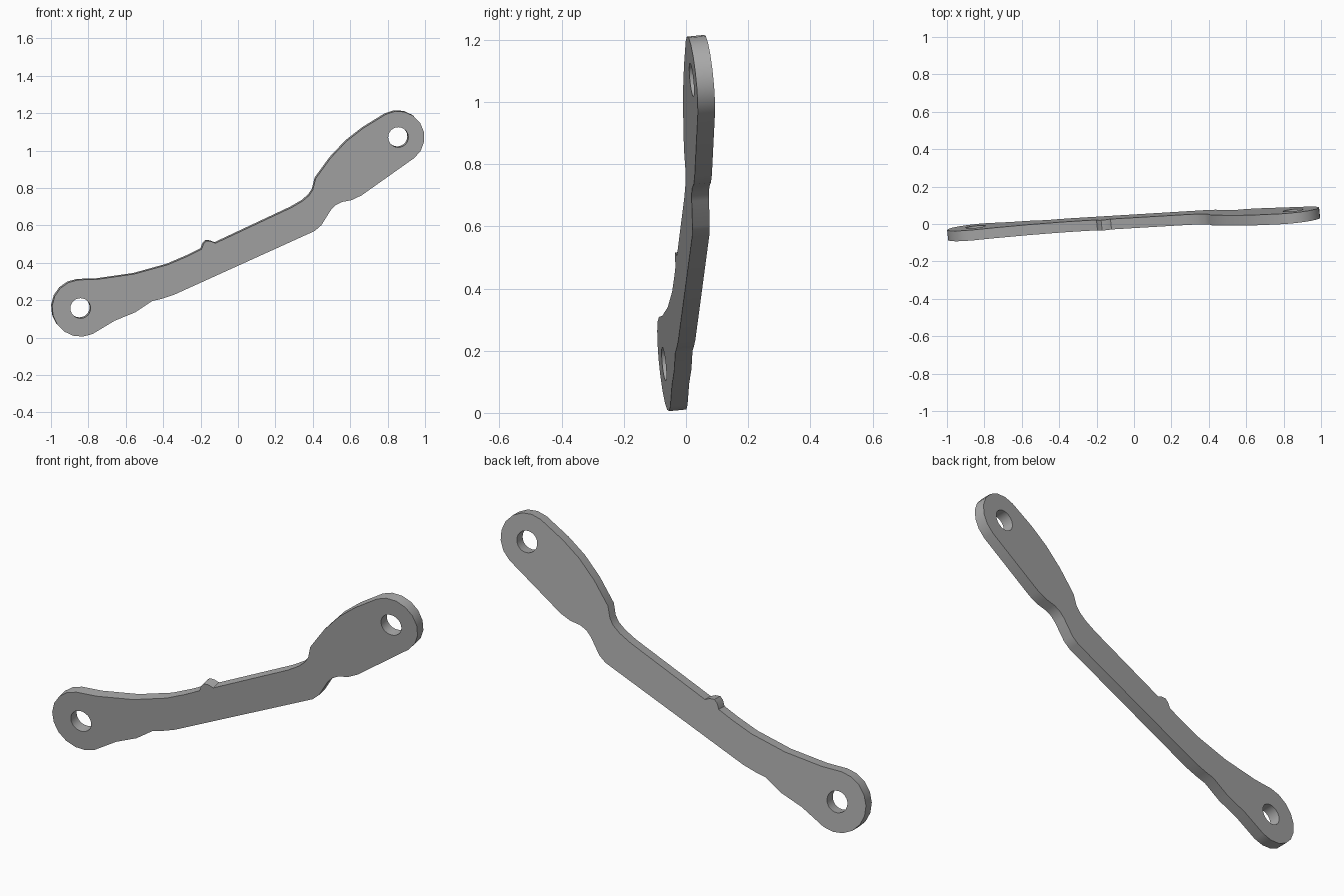
import bpy
import bmesh
from math import sin, cos, radians
from mathutils import Vector

default = bpy.data.objects.get("Cube")
if default:
    bpy.data.objects.remove(default, do_unlink=True)

# The plate leans slightly, so its front face is a sloping plane
SLOPE_X, SLOPE_Z, OFFSET = 0.105, -0.098, 0.033
THICKNESS = 0.056
NORMAL = Vector((-SLOPE_X, 1, -SLOPE_Z)).normalized()

LOW_EYE = (-0.842, 0.157)
HIGH_EYE = (0.857, 1.071)


def on_plate(point):
    x, z = point
    return Vector((x, OFFSET + SLOPE_X * x + SLOPE_Z * z, z))


def arc(centre, radius, start, end, steps):
    angles = [radians(start + (end - start) * i / steps) for i in range(steps + 1)]
    return [(centre[0] + radius * cos(a), centre[1] + radius * sin(a)) for a in angles]


def add_loop(bm, points):
    verts = [bm.verts.new(on_plate(p)) for p in points]
    return [bm.edges.new((a, b)) for a, b in zip(verts, verts[1:] + verts[:1])]


# Outline pieces, running anticlockwise from the low rounded end
lower_edge = [
    (-.66, .09), (-.55, .135), (-.46, .195), (-.41, .207), (-.34, .23),
    (.41, .57), (.445, .6), (.495, .68), (.52, .707), (.555, .725),
    (.607, .735), (.66, .76),
]
upper_edge = [
    (.67, 1.12), (.58, 1.05), (.495, .96), (.415, .85), (.4, .79),
    (.38, .76), (.345, .73), (.285, .695),
]
stop_bump = [(-.12, .505), (-.145, .515), (-.17, .516), (-.185, .5), (-.195, .472)]
neck_edge = [(-.27, .435), (-.375, .39), (-.555, .34), (-.75, .312)]

outline = (
    arc(LOW_EYE, 0.152, 95, 295, 10)
    + lower_edge
    + arc(HIGH_EYE, 0.14, -52, 118, 8)
    + upper_edge
    + stop_bump
    + neck_edge
)

# Fill the flat profile around both eye holes, then thicken it
bm = bmesh.new()
edges = add_loop(bm, outline)
for eye in (LOW_EYE, HIGH_EYE):
    edges += add_loop(bm, arc(eye, 0.054, 0, 345, 23))
bmesh.ops.triangle_fill(bm, use_beauty=True, edges=edges)
extruded = bmesh.ops.extrude_face_region(bm, geom=bm.faces[:], use_keep_orig=True)
back_verts = [v for v in extruded["geom"] if isinstance(v, bmesh.types.BMVert)]
bmesh.ops.translate(bm, verts=back_verts, vec=NORMAL * THICKNESS)
bmesh.ops.recalc_face_normals(bm, faces=bm.faces[:])

mesh = bpy.data.meshes.new("lever_arm")
bm.to_mesh(mesh)
bm.free()
lever = bpy.data.objects.new("lever_arm", mesh)
bpy.context.collection.objects.link(lever)

# Plain grey metal
grey = bpy.data.materials.new("plain_grey")
grey.use_nodes = True
colour = (0.4, 0.4, 0.4, 1)
grey.diffuse_color = colour
grey.node_tree.nodes["Principled BSDF"].inputs["Base Color"].default_value = colour
mesh.materials.append(grey)

# Smooth the rounded rim while keeping the plate edges crisp
bpy.context.view_layer.objects.active = lever
lever.select_set(True)
bpy.ops.object.shade_smooth_by_angle(angle=radians(35))
